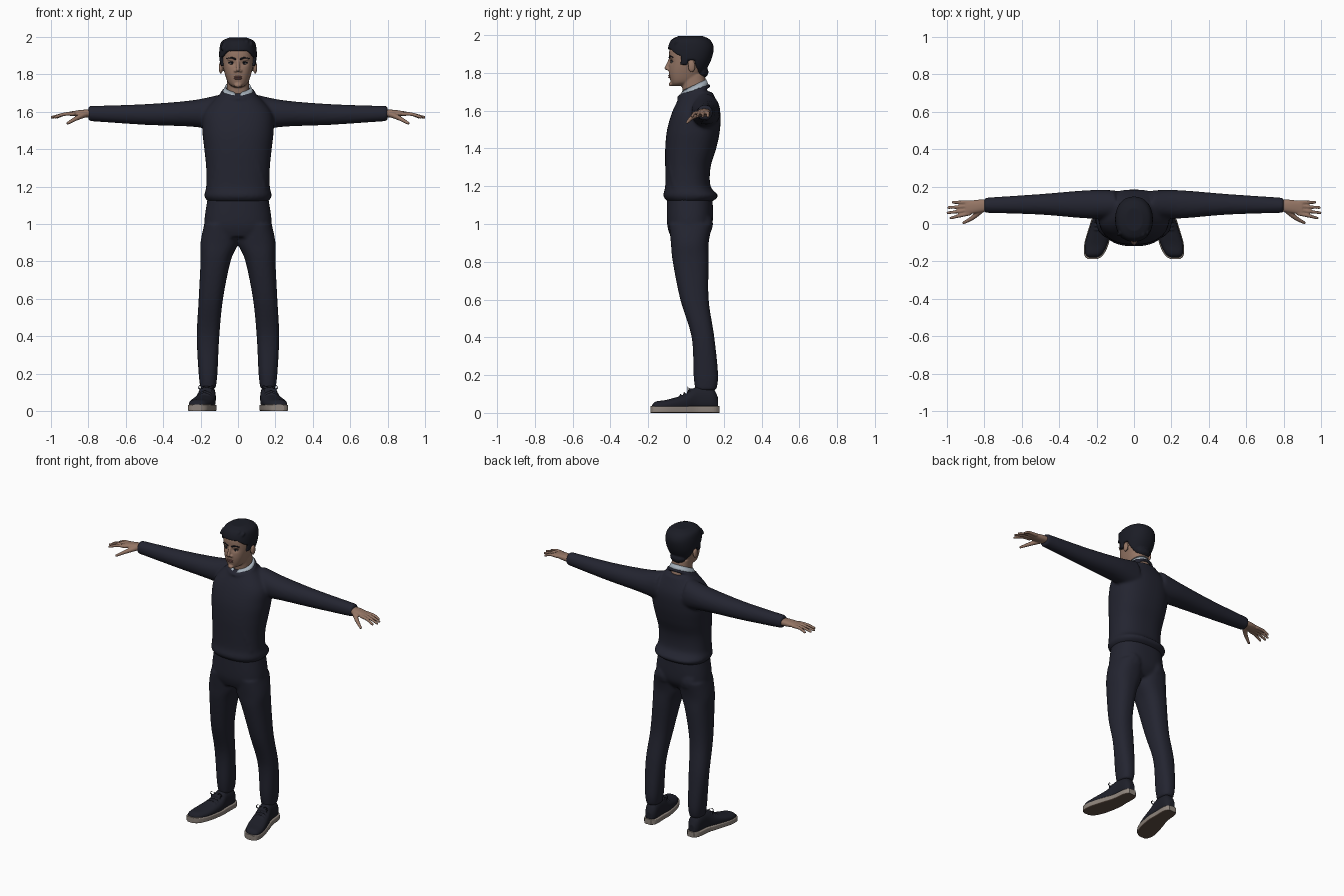
import bpy, bmesh, math
from mathutils import Matrix

if "Cube" in bpy.data.objects:
    bpy.data.objects.remove(bpy.data.objects["Cube"])


def material(name, *rgb):
    mat = bpy.data.materials.new(name)
    mat.use_nodes = True
    mat.diffuse_color = (*rgb, 1)
    shader = mat.node_tree.nodes["Principled BSDF"]
    shader.inputs["Base Color"].default_value = (*rgb, 1)
    shader.inputs["Roughness"].default_value = 0.8
    return mat


cloth = material("navy cloth", .017, .018, .03)
dark_hair = material("dark hair", .011, .012, .019)
shoe_fabric = material("shoe navy", .013, .014, .022)
skin = material("skin", .3, .18, .13)
lip_pink = material("lip pink", .2, .09, .08)
shirt = material("pale shirt", .38, .44, .5)
rubber = material("sole grey", .27, .23, .2)
tread = material("tread brown", .12, .08, .06)
eye_white = material("eye white", .35, .32, .3)


def spline(before, start, end, after, t):
    """Catmull-Rom blend between two neighbouring rows."""
    return [(2*q + (r-p)*t + (2*p-5*q+4*r-s)*t*t + (3*q-p-3*r+s)*t**3) / 2
            for p, q, r, s in zip(before, start, end, after)]


def smooth_rows(rows, steps):
    padded = [rows[0], *rows, rows[-1]]
    result = [spline(*padded[i:i+4], k/steps) for i in range(len(rows)-1) for k in range(steps)]
    return result + [rows[-1]]


def rounded(low, high, wave, power):
    """Coordinate on a superellipse spanning low to high."""
    return (low+high)/2 + (high-low)/2 * math.copysign(abs(wave)**(2/power), wave)


def loft(bm, axis, rows, power=2.4, sides=48, steps=8, flip=1):
    """Skin over rows of (position, low, high, low, high) along an axis."""
    rings = []
    for t, left, right, low, high in smooth_rows(rows, steps):
        ring = []
        for k in range(sides):
            angle = math.tau*k/sides
            a = rounded(left, right, math.cos(angle), power)
            b = rounded(low, high, math.sin(angle), power)
            x, y, z = {"x": (t, a, b), "y": (a, t, b), "z": (a, b, t)}[axis]
            ring.append(bm.verts.new((x*flip, y, z)))
        rings.append(ring)
    for ring, following in zip(rings, rings[1:]):
        for k in range(sides):
            bm.faces.new((ring[k], ring[k-1], following[k-1], following[k]))
    bm.faces.new(rings[0])
    bm.faces.new(rings[-1])


def symmetric(rows):
    """Turn (height, half width, front, back) rows into full sections."""
    return [(z, -half, half, front, back) for z, half, front, back in rows]


def blob(bm, place, size):
    matrix = Matrix.Translation(place) @ Matrix.Diagonal((*size, 1))
    bmesh.ops.create_icosphere(bm, subdivisions=2, radius=1, matrix=matrix)


def strand(bm, thick, thin, *points, steps=7):
    """Rounded strand through points, tapering from thick to thin."""
    path = smooth_rows(points, steps)
    for i, place in enumerate(path):
        radius = thick + (thin-thick)*i/(len(path)-1)
        blob(bm, place, (radius, radius, radius))


def finish(name, bm, mat, voxel=0, relax=0, mirror=False):
    bmesh.ops.recalc_face_normals(bm, faces=bm.faces)
    mesh = bpy.data.meshes.new(name)
    bm.to_mesh(mesh)
    bm.free()
    mesh.materials.append(mat)
    for face in mesh.polygons:
        face.use_smooth = True
    part = bpy.data.objects.new(name, mesh)
    bpy.context.collection.objects.link(part)
    if voxel:
        fuse = part.modifiers.new("fuse", "REMESH")
        fuse.mode, fuse.voxel_size, fuse.use_smooth_shade = "VOXEL", voxel, True
        part.modifiers.new("relax", "SMOOTH").iterations = relax
    if mirror:
        part.modifiers.new("mirror", "MIRROR")
    return part


def neck_ring(count, radius, height):
    """Points round the neck, rising towards the nape."""
    angles = [math.tau*k/count for k in range(count+1)]
    return [(radius*math.cos(a), .042 + radius*.95*math.sin(a), height + .03*math.sin(a))
            for a in angles]


# Sweater: torso, sleeves, side folds and neckband fused together
torso = [(1.12, .16, -.1, .14), (1.15, .18, -.12, .17), (1.2, .17, -.11, .13), (1.3, .17, -.11, .13),
         (1.4, .18, -.11, .16), (1.5, .19, -.1, .18), (1.6, .18, -.07, .18), (1.7, .09, -.02, .14)]
sleeve = [(.1, .03, .18, 1.5, 1.69), (.25, .03, .18, 1.52, 1.66),
          (.5, .05, .16, 1.53, 1.64), (.8, .06, .14, 1.55, 1.63)]
bm = bmesh.new()
loft(bm, "z", symmetric(torso))
for side in (1, -1):
    loft(bm, "x", sleeve, power=2.1, flip=side)
    strand(bm, .01, .012, (side*.07, -.095, 1.4), (side*.11, -.083, 1.3), (side*.14, -.06, 1.2))
strand(bm, .012, .012, *neck_ring(16, .082, 1.7), steps=3)
finish("sweater", bm, cloth, voxel=.009, relax=5)

# Trousers: hips, seat and both legs
hips = [(.93, .15, -.08, .1), (1, .18, -.1, .14), (1.15, .16, -.1, .14)]
leg = [(.12, .12, .2, .05, .16), (.2, .11, .21, .04, .17), (.4, .1, .22, .03, .15), (.6, .08, .21, -.03, .12),
       (.8, .04, .2, -.07, .12), (.9, 0, .2, -.08, .12), (1, 0, .18, -.09, .14)]
bm = bmesh.new()
loft(bm, "z", symmetric(hips))
for side in (1, -1):
    loft(bm, "z", leg, flip=side)
    blob(bm, (side*.085, .085, 1), (.07, .06, .07))
finish("trousers", bm, cloth, voxel=.009, relax=4)

# Shoes: upper, crossing laces and bow loops
upper = [(.17, .14, .18, .01, .08), (.14, .12, .2, .01, .13), (.06, .12, .21, .01, .14), (0, .12, .23, .01, .1),
         (-.1, .14, .26, .01, .07), (-.16, .17, .26, .01, .06), (-.18, .2, .24, .02, .04)]
bm = bmesh.new()
loft(bm, "y", upper)
for k in range(4):
    x, y, z = .17 + k*.003, .03 - k*.02, .126 - k*.01
    strand(bm, .005, .005, (x-.03, y, z-.01), (x, y, z), (x+.03, y, z-.01))
for side in (1, -1):
    strand(bm, .004, .004, (.17, .02, .12), (.17+side*.03, .01, .14), (.17+side*.04, .01, .12), (.17, .02, .12))
finish("shoes", bm, shoe_fabric, voxel=.005, relax=2, mirror=True)

# Soles: the shoe outline made slightly larger, brown underneath
outline = [(y*1.04, inner-.005, outer+.005, 0, .036) for y, inner, outer, low, high in upper]
bm = bmesh.new()
loft(bm, "y", outline, power=7)
soles = finish("soles", bm, rubber, mirror=True)
soles.data.materials.append(tread)
for face in soles.data.polygons:
    face.use_smooth = False
    face.material_index = int(face.normal.z < -.6)

# Hands: palm, four fanned fingers and a lowered thumb
palm = [(.77, .07, .13, 1.57, 1.61), (.83, .06, .13, 1.57, 1.61), (.9, .05, .12, 1.58, 1.6)]
bm = bmesh.new()
loft(bm, "x", palm)
for k in range(4):
    root, tip, reach = .056 + k*.02, .032 + k*.028, .995 - .01*(k-1.3)**2
    strand(bm, .012, .008, (.88, root, 1.588), (.93, (root+tip)/2, 1.586), (reach, tip, 1.57))
strand(bm, .018, .008, (.81, .08, 1.588), (.86, .035, 1.566), (.91, .006, 1.538))
finish("hands", bm, skin, voxel=.0045, relax=2, mirror=True)

# Head: skull with eye sockets, neck, nose, chin, brow ridges and ears
skull = [(1.73, .02, -.07, -.02), (1.75, .05, -.08, .05), (1.8, .07, -.09, .09), (1.86, .083, -.088, .12),
         (1.92, .083, -.088, .13), (1.96, .07, -.07, .11), (1.98, .03, -.03, .07)]
neck = [(1.65, .066, -.01, .13), (1.72, .06, -.02, .11), (1.79, .06, -.03, .1)]
bm = bmesh.new()
loft(bm, "z", symmetric(skull))
for vert in bm.verts:
    x, y, z = vert.co
    if y < 0:
        vert.co.y += .009 * math.exp(-((abs(x)-.034)/.017)**2 - ((z-1.86)/.012)**2)
loft(bm, "z", symmetric(neck))
strand(bm, .008, .011, (0, -.083, 1.875), (0, -.095, 1.845), (0, -.103, 1.825))
blob(bm, (0, -.08, 1.74), (.02, .012, .012))
for side in (1, -1):
    blob(bm, (side*.013, -.09, 1.818), (.009, .012, .008))
    blob(bm, (side*.034, -.074, 1.88), (.026, .011, .007))
    blob(bm, (side*.092, .03, 1.835), (.011, .02, .034))
finish("head", bm, skin, voxel=.0045, relax=2)

# Mouth, eyes, irises with lids and brows
bm = bmesh.new()
for z in (1.777, 1.786):
    blob(bm, (0, -.082, z), (.024, .013, .006))
finish("lips", bm, lip_pink)
bm = bmesh.new()
blob(bm, (.034, -.07, 1.858), (.015, .01, .007))
finish("eyes", bm, eye_white, mirror=True)
bm = bmesh.new()
blob(bm, (.034, -.078, 1.858), (.007, .004, .007))
strand(bm, .002, .003, (.019, -.077, 1.862), (.034, -.08, 1.866), (.05, -.07, 1.861))
strand(bm, .005, .003, (.015, -.087, 1.881), (.035, -.085, 1.888), (.06, -.07, 1.883))
finish("irises_and_brows", bm, dark_hair, mirror=True)


def hairline(x, y):
    """Lowest visible height of the hair at a place on the scalp."""
    if y < -.035:
        return 1.922 - .8*max(0, abs(x)-.05)
    if y < .05:
        return 1.845 if y < .005 else 1.868
    return max(1.77, 1.85 - (y-.05)*2.4)


# Hair: enlarged skull tucked into the head below the hairline, with swept locks
grow = .016
cap = [(z+grow, half+grow, front-grow*.4, back+grow) for z, half, front, back in skull]
bm = bmesh.new()
loft(bm, "z", symmetric(cap), power=2.2, sides=64, steps=10)
for vert in bm.verts:
    x, y, z = vert.co
    if z < hairline(x, y):
        vert.co.x, vert.co.y = x*.7, .03 + (y-.03)*.7
blob(bm, (0, .085, 1.805), (.055, .035, .035))
for k in range(-3, 4):
    x = k*.024
    drop = 4*x*x
    wave = .01*math.sin(k)
    strand(bm, .009, .013, (x-.012, drop-.078, 1.937+wave), (x, drop-.066, 1.965+wave),
           (x*.8, -.01, 1.978-drop), (x*.7, .06, 1.974-drop))
finish("hair", bm, dark_hair, voxel=.005, relax=2)

# Shirt collar: tilted folded band, notched at the front
bm = bmesh.new()
bands = []
for radius, height, notch in ((.083, 1.69, 0), (.08, 1.712, 0), (.068, 1.735, .035), (.062, 1.72, .035)):
    points = neck_ring(48, radius, height)[:-1]
    bands.append([bm.verts.new((x, y, z - notch*max(0, 1-abs(x)/.02)*(y < 0))) for x, y, z in points])
for lower, higher in zip(bands, bands[1:]):
    for k in range(len(lower)):
        bm.faces.new((lower[k-1], lower[k], higher[k], higher[k-1]))
finish("shirt_collar", bm, shirt)
